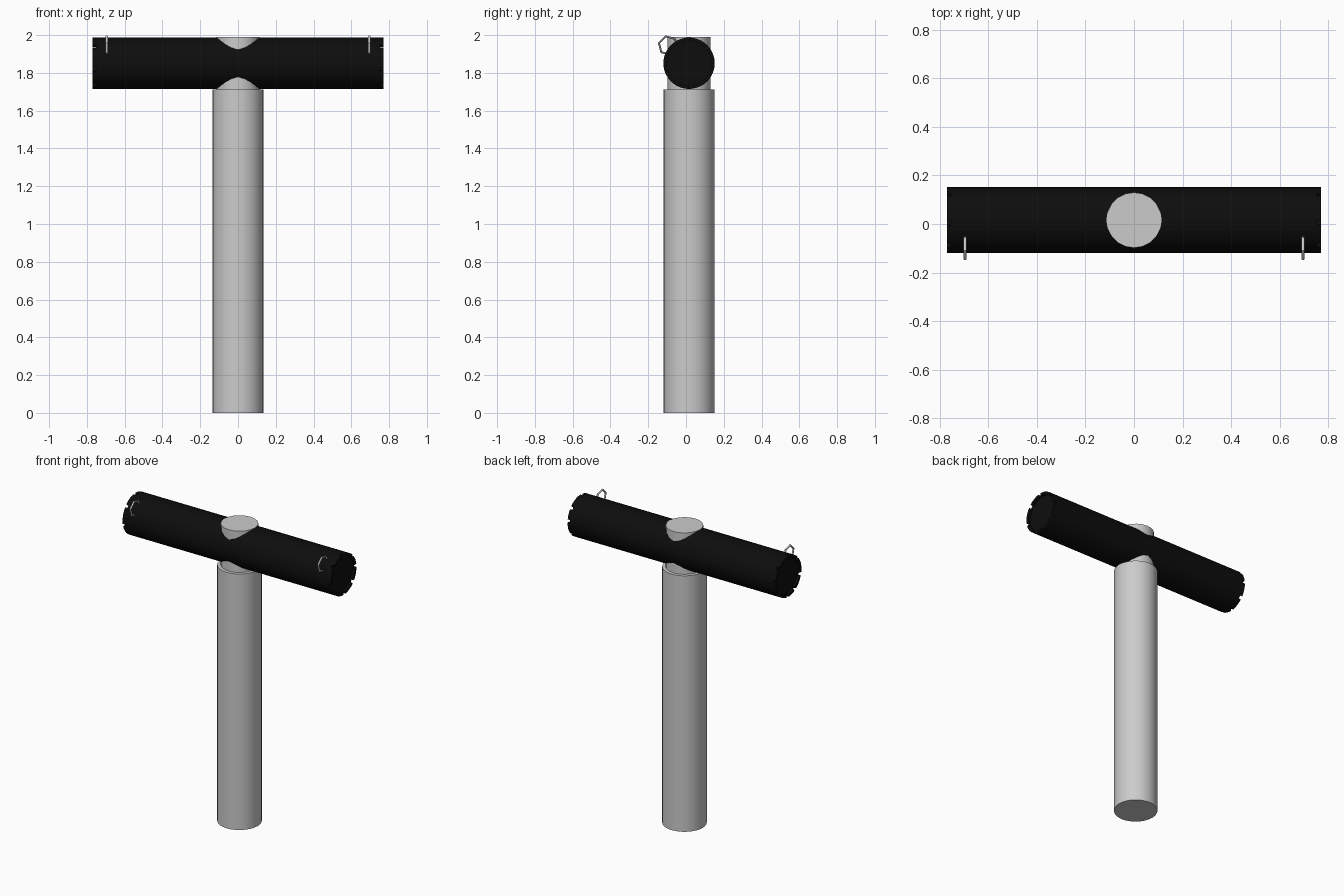
import bpy, bmesh, math
from mathutils import Vector

if "Cube" in bpy.data.objects:
    bpy.data.objects.remove(bpy.data.objects["Cube"])

CY, BAR_Z, BAR_R = 0.016, 1.851, 0.136

def smooth(obj):
    bpy.ops.object.select_all(action='DESELECT')
    obj.select_set(True)
    bpy.context.view_layer.objects.active = obj
    bpy.ops.object.shade_smooth_by_angle(angle=math.radians(30))

def column(name, radius, z0, z1, sides):
    bpy.ops.mesh.primitive_cylinder_add(vertices=sides, radius=radius, depth=z1 - z0,
                                        location=(0, CY, (z0 + z1) / 2))
    obj = bpy.context.object
    obj.name = name
    smooth(obj)

# Upright post and the narrower peg that passes through the bar
column("post", 0.135, 0, 1.712, 32)
column("peg", 0.114, 1.70, 1.989, 20)

# Crossbar: cylinder with a thin notched rim at each end
black = bpy.data.materials.new("black")
black.diffuse_color = (0.004, 0.004, 0.004, 1)
black.use_nodes = True
black.node_tree.nodes["Principled BSDF"].inputs["Base Color"].default_value = black.diffuse_color
SEG, NOTCHES = 40, {0, 4, 10, 15, 21, 26, 30, 35}
FLOOR, END = 0.753, 0.77
bm = bmesh.new()

def ring(x, r):
    return [bm.verts.new((x, CY + r * math.cos(2 * math.pi * i / SEG),
                          BAR_Z + r * math.sin(2 * math.pi * i / SEG))) for i in range(SEG)]

bases = []
for side in (-1, 1):
    out0, in0 = ring(side * FLOOR, BAR_R), ring(side * FLOOR, 0.118)
    out1, in1 = ring(side * END, BAR_R), ring(side * END, 0.118)
    bases.append(out0)
    bm.faces.new(in0)
    for i in range(SEG):
        j = (i + 1) % SEG
        if i in NOTCHES:
            bm.faces.new((out0[i], out0[j], in0[j], in0[i]))
            continue
        bm.faces.new((out0[i], out0[j], out1[j], out1[i]))
        bm.faces.new((out1[i], out1[j], in1[j], in1[i]))
        bm.faces.new((in1[i], in1[j], in0[j], in0[i]))
        for k, n in ((i, i - 1), (j, j)):
            if n % SEG in NOTCHES:
                bm.faces.new((out0[k], out1[k], in1[k], in0[k]))
for i in range(SEG):
    j = (i + 1) % SEG
    bm.faces.new((bases[0][i], bases[0][j], bases[1][j], bases[1][i]))
bmesh.ops.recalc_face_normals(bm, faces=bm.faces)
mesh = bpy.data.meshes.new("crossbar")
bm.to_mesh(mesh)
bm.free()
bar = bpy.data.objects.new("crossbar", mesh)
bpy.context.collection.objects.link(bar)
mesh.materials.append(black)
smooth(bar)

# Six-sided tie rings near both ends of the bar
for side, label in ((-1, "left"), (1, "right")):
    bpy.ops.mesh.primitive_torus_add(major_segments=6, minor_segments=10, major_radius=0.05,
                                     minor_radius=0.006, location=(side * 0.695, -0.095, 1.945),
                                     rotation=(math.radians(15), math.radians(90), 0))
    tie = bpy.context.object
    tie.name = label + "_tie_ring"
    # turn the ring in its own plane so one corner points up and outward
    tie.rotation_euler = (0, math.radians(90), 0)
    for v in tie.data.vertices:
        a = math.radians(15)
        x, y = v.co.x, v.co.y
        v.co.x, v.co.y = x * math.cos(a) - y * math.sin(a), x * math.sin(a) + y * math.cos(a)
    smooth(tie)
